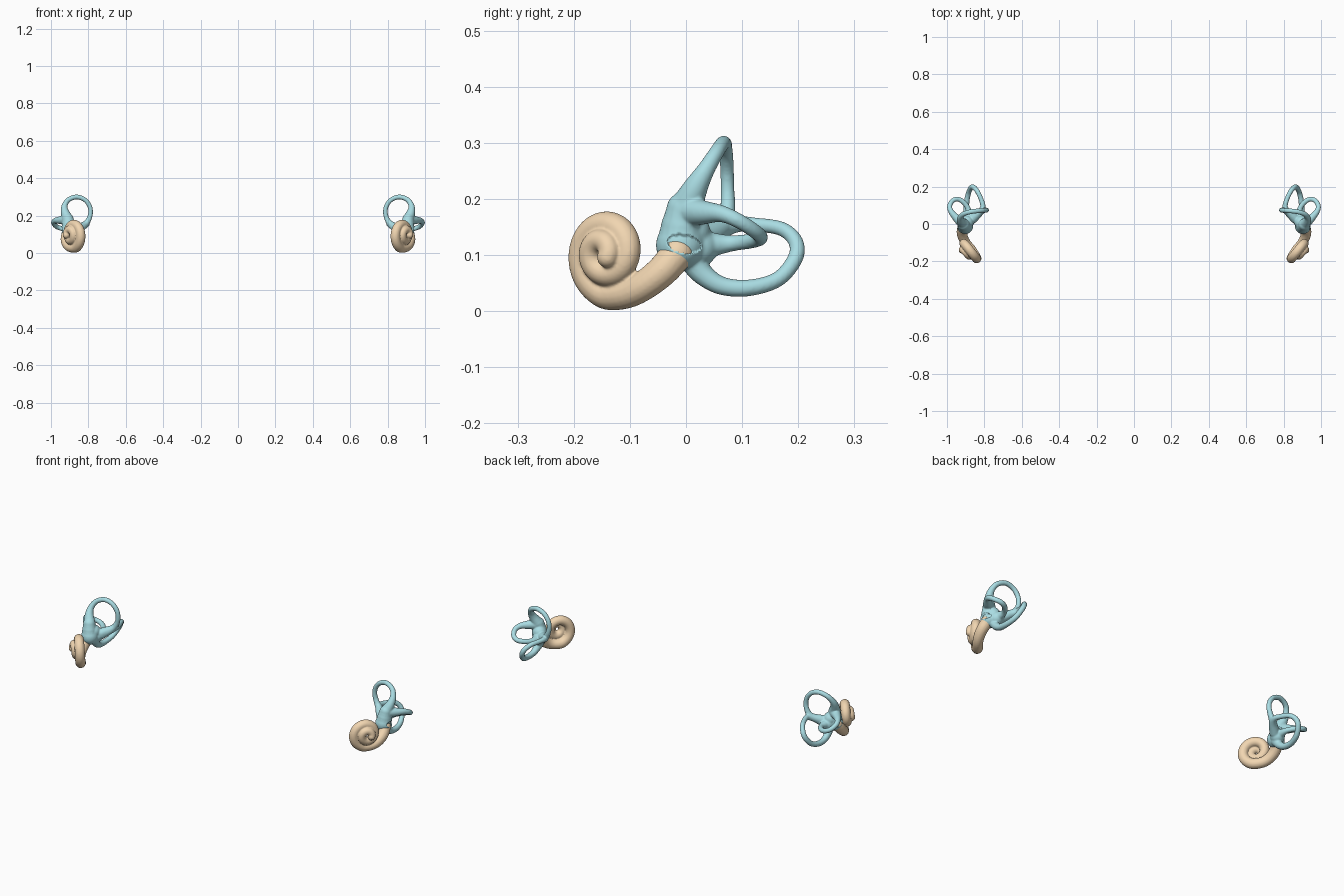
import bpy, bmesh, math
from mathutils import Vector

if "Cube" in bpy.data.objects:
    bpy.data.objects.remove(bpy.data.objects["Cube"])


def material(name, rgb):
    m = bpy.data.materials.new(name)
    m.diffuse_color = (*rgb, 1)
    m.use_nodes = True
    m.node_tree.nodes["Principled BSDF"].inputs["Base Color"].default_value = m.diffuse_color
    return m


def smooth_path(pts, n=8):
    """Catmull-Rom through (x, y, z, radius) points."""
    p = [Vector(q) for q in pts]
    p = [2 * p[0] - p[1]] + p + [2 * p[-1] - p[-2]]
    out = []
    for a, b, c, d in zip(p, p[1:], p[2:], p[3:]):
        for i in range(n):
            t = i / n
            out.append(0.5 * (2 * b + (c - a) * t + (2 * a - 5 * b + 4 * c - d) * t ** 2
                              + (3 * b - a - 3 * c + d) * t ** 3))
    return out + [p[-2]]


def organic(name, paths, balls, mat, smooth):
    """Fuse tapered tubes and balls into one smooth skin."""
    cu = bpy.data.curves.new(name, 'CURVE')
    cu.dimensions = '3D'
    cu.bevel_depth = 1
    cu.bevel_resolution = 6
    cu.use_fill_caps = True
    balls = list(balls)
    for path in paths:
        sp = cu.splines.new('POLY')
        sp.points.add(len(path) - 1)
        for pt, q in zip(sp.points, path):
            pt.co = (q[0], q[1], q[2], 1)
            pt.radius = q[3]
        balls += [path[0], path[-1]]
    tmp = bpy.data.objects.new(name + "_tmp", cu)
    bpy.context.collection.objects.link(tmp)
    bpy.context.view_layer.update()
    dg = bpy.context.evaluated_depsgraph_get()
    raw = bpy.data.meshes.new_from_object(tmp.evaluated_get(dg))
    bpy.data.objects.remove(tmp)

    bm = bmesh.new()
    bm.from_mesh(raw)
    for b in balls:
        r = bmesh.ops.create_icosphere(bm, subdivisions=3, radius=b[3])
        bmesh.ops.translate(bm, verts=r['verts'], vec=Vector(b[:3]))
    bm.to_mesh(raw)
    bm.free()
    raw.materials.clear()

    ob = bpy.data.objects.new(name, raw)
    bpy.context.collection.objects.link(ob)
    rm = ob.modifiers.new("fuse", 'REMESH')
    rm.mode = 'VOXEL'
    rm.voxel_size = 0.003
    sm = ob.modifiers.new("soften", 'SMOOTH')
    sm.factor = 0.5
    sm.iterations = smooth
    bpy.context.view_layer.update()
    dg = bpy.context.evaluated_depsgraph_get()
    me = bpy.data.meshes.new_from_object(ob.evaluated_get(dg))
    ob.modifiers.clear()
    ob.data = me
    me.materials.clear()
    me.materials.append(mat)
    me.polygons.foreach_set("use_smooth", [True] * len(me.polygons))
    return ob


teal = material("canal_teal", (0.40, 0.72, 0.77))
tan = material("cochlea_tan", (0.88, 0.67, 0.44))

# Semicircular canals: x, y, z, tube radius
superior = [(.912, .0, .185, .03), (.926, .018, .222, .022), (.927, .036, .253, .016),
            (.908, .055, .284, .0135), (.865, .067, .3, .013), (.822, .071, .287, .0125),
            (.795, .073, .255, .0125), (.788, .074, .218, .0125), (.797, .074, .182, .014),
            (.818, .066, .153, .018), (.86, .03, .13, .026)]
posterior = [(.888, .01, .095, .026), (.892, .03, .066, .02), (.895, .065, .045, .0165),
             (.895, .115, .042, .015), (.885, .165, .058, .014), (.87, .195, .095, .014),
             (.855, .195, .125, .0135), (.835, .17, .147, .013), (.815, .125, .154, .013),
             (.808, .09, .155, .015), (.825, .06, .145, .019), (.86, .03, .125, .026)]
lateral = [(.918, .005, .178, .028), (.947, .03, .176, .022), (.975, .062, .174, .0155),
           (.986, .092, .162, .0135), (.972, .122, .143, .013), (.943, .133, .131, .013),
           (.91, .115, .125, .0135), (.887, .08, .121, .015), (.885, .035, .118, .025)]

# Vestibule body
body = [(.903, -.01, .118, .044), (.906, -.008, .15, .037), (.91, -.004, .182, .031),
        (.885, .022, .115, .036), (.893, .008, .14, .036)]
labyrinth = organic("vestibule_and_canals",
                    [smooth_path(p) for p in (superior, posterior, lateral, body[:3])],
                    body, teal, 10)

# Oval window recess on the outer side of the vestibule
for v in labyrinth.data.vertices:
    y, z = v.co.y + .003, v.co.z - .12
    if v.co.x > .905 and (y / .03) ** 2 + ((z + .15 * y) / .016) ** 2 < 1:
        v.co.x -= .012

# Cochlea: rising, shrinking spiral leading in from the vestibule
C, E, N = Vector((.874, -.131, .102)), Vector((.57, .82, 0)), Vector((.82, -.57, 0))
coil = [(.913, -.015, .103, .03), (.92, -.042, .072, .0285),
        (.913, -.075, .046, .027), (.896, -.105, .031, .026)]
end = 3.6 * math.pi
for i in range(31):
    t = .1 + (end - .1) * i / 30
    r = .075 * math.exp(-.121 * t)
    p = C - E * r * math.sin(t) + N * .0415 * (t / end) ** 1.2
    coil.append((p.x, p.y, p.z - r * math.cos(t), .0265 - .0075 * t / end))
cochlea = organic("cochlea", [smooth_path(coil, 4)], [], tan, 6)

# Other ear
for ob in (labyrinth, cochlea):
    m = ob.modifiers.new("other_side", 'MIRROR')
    m.use_mirror_merge = False
